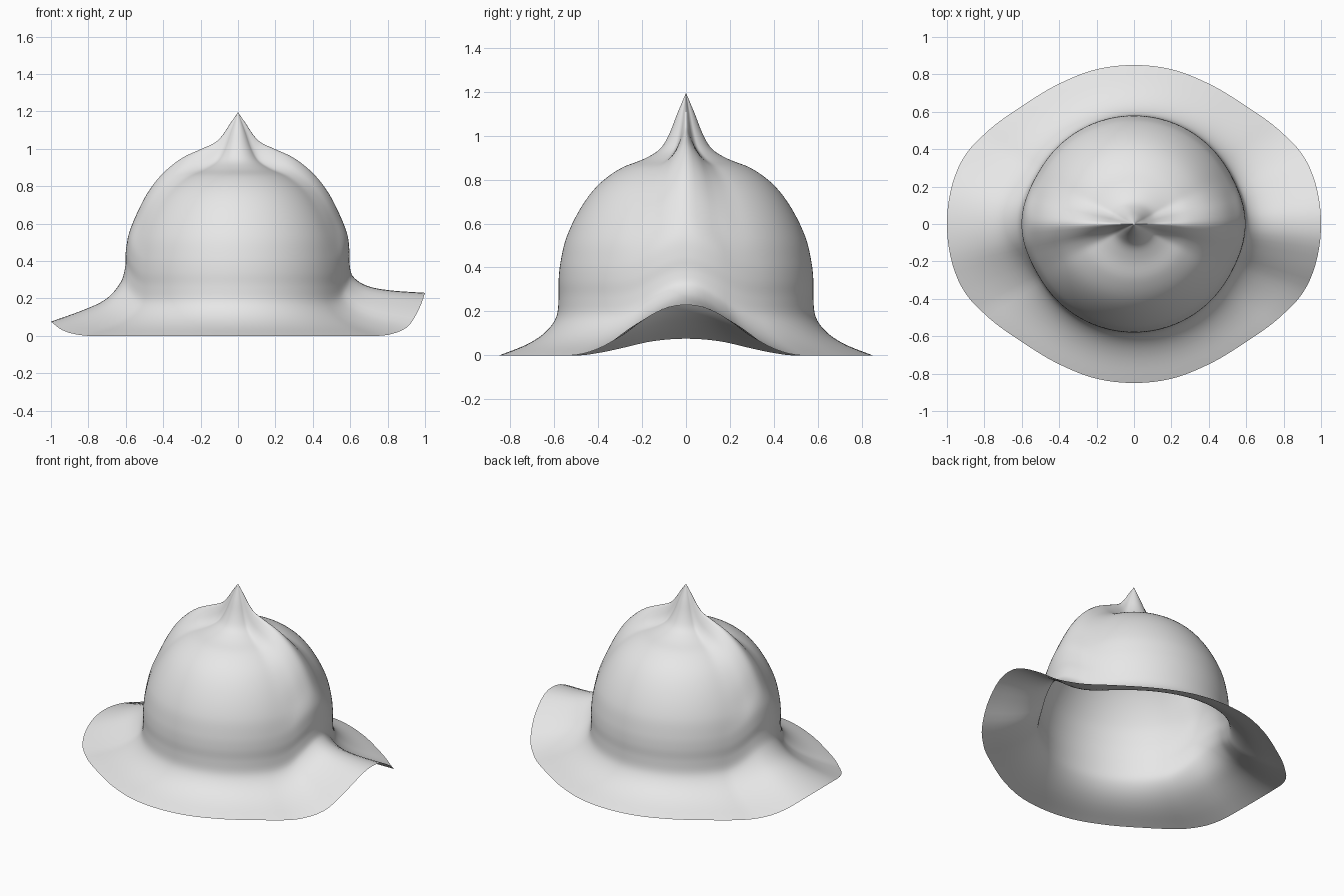
import bpy, bmesh, math

if "Cube" in bpy.data.objects:
    bpy.data.objects.remove(bpy.data.objects["Cube"])

SEGMENTS = 144
STEPS = 5


def curve(keys, x):
    """Smooth interpolation through (x, value) keys."""
    n = len(keys)
    i = max(0, min(n - 2, sum(k[0] <= x for k in keys) - 1))

    def slope(j):
        a, b = keys[max(0, j - 1)], keys[min(n - 1, j + 1)]
        return (b[1] - a[1]) / (b[0] - a[0])
    (x0, v0), (x1, v1) = keys[i], keys[i + 1]
    h = x1 - x0
    t = (x - x0) / h
    return ((2*t**3 - 3*t*t + 1) * v0 + (t**3 - 2*t*t + t) * h * slope(i)
            + (3*t*t - 2*t**3) * v1 + (t**3 - t*t) * h * slope(i + 1))


def even(keys):
    """Mirror keys about zero so the curve is flat there."""
    return [(-a, v) for a, v in reversed(keys[1:])] + keys


# Brim outline and rim lift by angle away from the long axis (degrees)
OUTLINE = even([(0, 1.0), (14.6, .992), (23, .972), (31, .933), (46.4, .87),
                (62, .85), (76, .851), (90, .85), (104, .851)])
LIFT_FRONT = even([(0, .23), (5.7, .212), (14.6, .128), (21, .055),
                   (27.5, .016), (35, 0), (60, 0), (90, 0)])
LIFT_BACK = even([(0, .076), (8.6, .065), (17.5, .032), (23.5, .013),
                  (31, 0), (60, 0), (90, 0)])
# Fading of the crown ridge by angle
RIDGE = even([(0, 1), (8, .72), (16, .3), (24, .06), (31, 0), (60, 0), (90, 0)])

# Crown: radius, height along ridge, height at the sides
CROWN = [(0, 1.195, 1.195), (.04, 1.138, 1.10), (.08, 1.077, 1.0),
         (.12, 1.035, .938), (.19, 1.002, .895), (.3, .95, .85),
         (.4, .87, .775), (.48, .77, .67), (.545, .645, .535)]
# Neck: radius and height
NECK_FRONT = [(.585, .54), (.596, .45), (.597, .38)]
NECK_BACK = [(.585, .54), (.60, .45), (.603, .37)]
NECK_SIDE = [(.572, .42), (.58, .34), (.58, .26)]
# Brim: outward fraction and remaining height fraction
BRIM_FRONT = [(.04, .6), (.21, .27), (.5, .1), (1, 0)]
BRIM_BACK = [(.06, .72), (.25, .42), (.53, .23), (1, 0)]
BRIM_SIDE = [(.04, .67), (.22, .41), (.52, .2), (1, 0)]


def mix(a, b, t):
    return [p + (q - p) * t for p, q in zip(a, b)]


def profile(angle):
    """Control points (r, z) from the tip to the rim at one angle."""
    front = math.cos(angle) > 0
    off = math.degrees(math.asin(min(1, abs(math.sin(angle)))))
    ridge = max(0, curve(RIDGE, off))
    lift = LIFT_FRONT if front else LIFT_BACK
    rim = max(0, curve(lift, off))
    w = rim / curve(lift, 0)
    pts = [(r, s + (z - s) * ridge) for r, z, s in CROWN]
    neck = NECK_FRONT if front else NECK_BACK
    pts += [mix(s, n, w) for s, n in zip(NECK_SIDE, neck)]
    r0, z0 = pts[-1]
    reach = curve(OUTLINE, off) - r0
    brim = BRIM_FRONT if front else BRIM_BACK
    for s, b in zip(BRIM_SIDE, brim):
        f, g = mix(s, b, w)
        pts.append((r0 + reach * f, rim + (z0 - rim) * g))
    return pts


# Helmet shell: one open sheet swept around the tip
bm = bmesh.new()
tip = bm.verts.new((0, 0, CROWN[0][1]))
columns = []
for s in range(SEGMENTS):
    a = 2 * math.pi * s / SEGMENTS
    pts = profile(a)
    # chord-length parameter along the profile
    u = [0]
    for p, q in zip(pts, pts[1:]):
        u.append(u[-1] + math.dist(p, q))
    rs = [(t, p[0]) for t, p in zip(u, pts)]
    zs = [(t, p[1]) for t, p in zip(u, pts)]
    col = []
    for i in range(len(pts) - 1):
        for k in range(1, STEPS + 1):
            t = u[i] + (u[i + 1] - u[i]) * k / STEPS
            r, z = curve(rs, t), curve(zs, t)
            col.append(bm.verts.new((r * math.cos(a), r * math.sin(a), max(0, z))))
    columns.append(col)

for s in range(SEGMENTS):
    c, d = columns[s], columns[(s + 1) % SEGMENTS]
    bm.faces.new((tip, c[0], d[0]))
    for j in range(len(c) - 1):
        bm.faces.new((c[j], c[j + 1], d[j + 1], d[j]))
for f in bm.faces:
    f.smooth = True

mesh = bpy.data.meshes.new("helmet_shell")
bm.to_mesh(mesh)
bm.free()
helmet = bpy.data.objects.new("helmet_shell", mesh)
bpy.context.collection.objects.link(helmet)

steel = bpy.data.materials.new("light_grey_steel")
steel.diffuse_color = (0.8, 0.8, 0.8, 1)
steel.use_nodes = True
steel.node_tree.nodes["Principled BSDF"].inputs["Base Color"].default_value = steel.diffuse_color
mesh.materials.append(steel)
